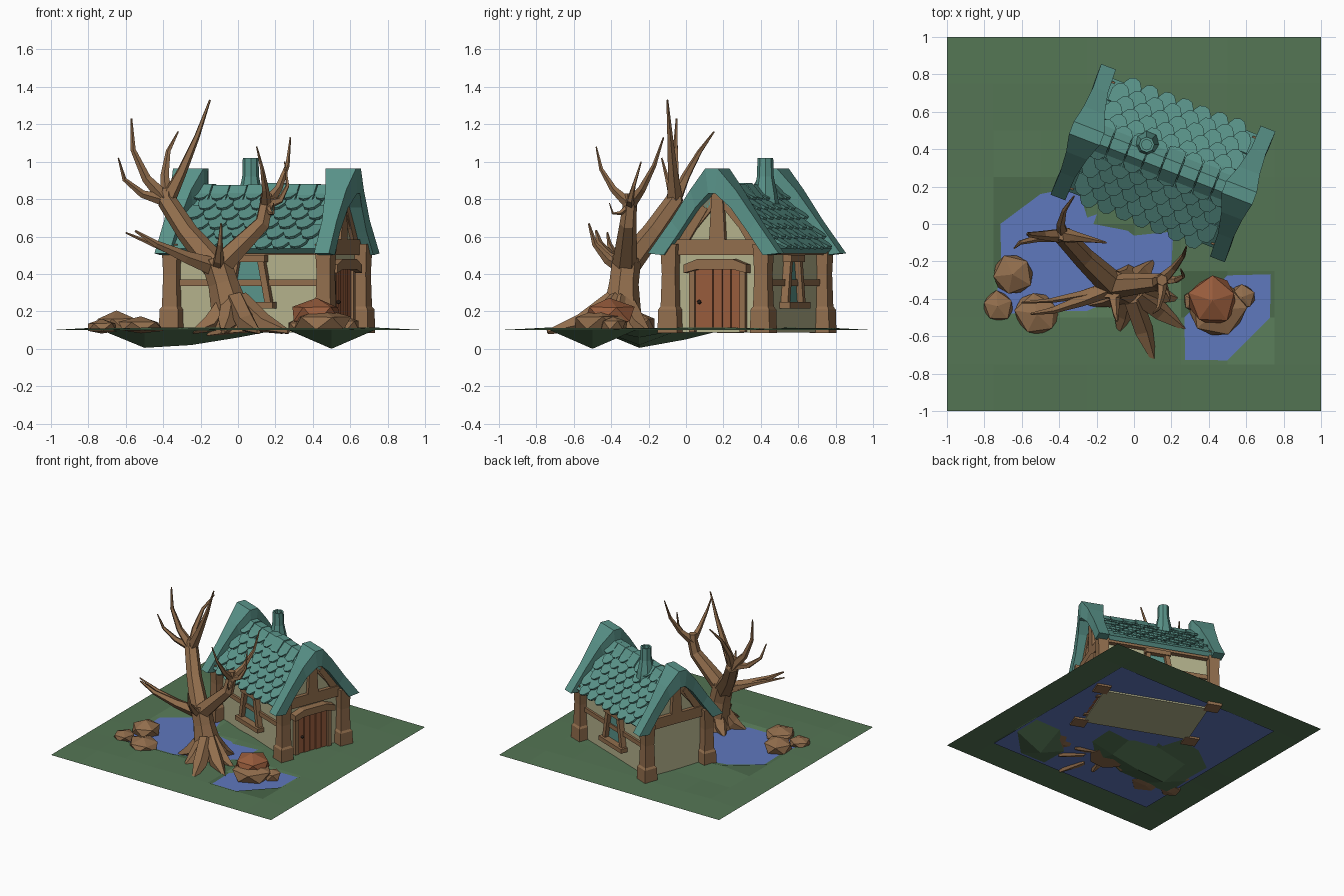
import bpy, bmesh, math, random
from mathutils import Vector, Matrix

if "Cube" in bpy.data.objects:
    bpy.data.objects.remove(bpy.data.objects["Cube"])
random.seed(4)

def mat(name, code):
    m = bpy.data.materials.new(name)
    rgb = [c / 255 for c in bytes.fromhex(code)]
    m.diffuse_color = (*[((c + 0.055) / 1.055) ** 2.4 for c in rgb], 1)
    m.use_nodes = True
    m.node_tree.nodes["Principled BSDF"].inputs["Base Color"].default_value = m.diffuse_color
    return m

GRASS = mat("grass_green", "547554")
WATER = mat("water_blue", "5f78be")
TEAL = mat("roof_teal", "5a948a")
WOOD = mat("wood_brown", "926e4d")
CREAM = mat("plaster_cream", "b4b28c")
RED = mat("reddish_brown", "985c3c")
DARK = mat("dark_metal", "46372d")

# The house is turned about its own centre; local x runs along the ridge
HOUSE = Matrix.Translation((0.155, 0.326, 0)) @ Matrix.Rotation(math.radians(-21.2), 4, 'Z')

def finish(name, bm, material, matrix=None):
    if matrix:
        bm.transform(matrix)
    bmesh.ops.recalc_face_normals(bm, faces=bm.faces)
    me = bpy.data.meshes.new(name)
    bm.to_mesh(me)
    bm.free()
    me.materials.append(material)
    ob = bpy.data.objects.new(name, me)
    bpy.context.collection.objects.link(ob)
    return ob

def loft(bm, rings):
    rows = [[bm.verts.new(p) for p in r] for r in rings]
    n = len(rows[0])
    for a, b in zip(rows, rows[1:]):
        for i in range(n):
            bm.faces.new((a[i], a[(i + 1) % n], b[(i + 1) % n], b[i]))
    bm.faces.new(rows[0])
    bm.faces.new(rows[-1])

def prism(bm, outline, d0, d1, axis):
    """Extrude a (horizontal, z) outline along local x or y."""
    f = (lambda a, z, d: (d, a, z)) if axis == 'x' else (lambda a, z, d: (a, d, z))
    loft(bm, [[f(a, z, d) for a, z in outline] for d in (d0, d1)])

def sym(*half):
    """Complete a right-hand outline by mirroring it, bottom to top."""
    return list(half) + [(-a, z) for a, z in reversed(half)]

def bar(p, q, w):
    """Outline of a straight timber from p to q."""
    p, q = Vector(p), Vector(q)
    t = (q - p).normalized()
    n = Vector((-t.y, t.x)) * w / 2
    return [p + n, q + n, q - n, p - n]

def block(w, z0, z1):
    return sym((w, z0), (w, z1))

def tube(bm, pts, radii, sides=6):
    """Faceted limb through points."""
    P = [Vector(p) for p in pts]
    rings, t0 = [], None
    for i, p in enumerate(P):
        t = (P[min(i + 1, len(P) - 1)] - P[max(i - 1, 0)]).normalized()
        q = t.to_track_quat('Z', 'Y') if t0 is None else t0.rotation_difference(t) @ q
        t0 = t
        rings.append([p + q @ Vector((math.cos(k * math.tau / sides), math.sin(k * math.tau / sides), 0)) * radii[i]
                      for k in range(sides)])
    loft(bm, rings)

# Ground sheet with two sunken pools
pits = {(2, -2): 0, (-2, -1): .005, (-1, -1): .02, (0, -1): .06, (-2, 0): .05, (-2, 1): .128, (-1, 0): .098}
bm = bmesh.new()
V = {}
for i in range(-4, 5):
    for j in range(-4, 5):
        edge = max(abs(i), abs(j)) == 4
        z = 0.1 if edge else pits.get((i, j), random.uniform(0.107, 0.114))
        V[i, j] = bm.verts.new((i / 4, j / 4, z))
for i in range(-4, 4):
    for j in range(-4, 4):
        bm.faces.new((V[i, j], V[i + 1, j], V[i + 1, j + 1], V[i, j + 1]))
finish("ground", bm, GRASS)
bm = bmesh.new()
bmesh.ops.create_grid(bm, x_segments=1, y_segments=1, size=0.75, matrix=Matrix.Translation((0, 0, 0.1)))
finish("water", bm, WATER)

# Walls with gables
bm = bmesh.new()
prism(bm, sym((.245, .088), (.245, .58), (.005, .83)), -.415, .415, 'x')
finish("walls", bm, CREAM, HOUSE)

# Corner posts with wider feet
bm = bmesh.new()
for sx in (-1, 1):
    for sy in (-1, 1):
        loft(bm, [[(sx * .44 + h * a, sy * .265 + h * b, z) for a, b in ((-1, -1), (1, -1), (1, 1), (-1, 1))]
                  for z, h in ((.085, .056), (.21, .053), (.225, .043), (.4, .038), (.56, .045))])
finish("corner_posts", bm, WOOD, HOUSE)

# Timber frame on both gable ends and both long sides
bm = bmesh.new()
for s in (-1, 1):
    a, b, c = s * .40, s * .445, s * .23
    prism(bm, block(.27, .5, .585), a, b, 'x')
    prism(bm, sym((.045, .58), (.03, .84)), a, b, 'x')
    for t in (-1, 1):
        prism(bm, bar((t * .2, .57), (t * .08, .76), .05), a, s * .435, 'x')
        prism(bm, bar((t * .27, .52), (0, .83), .06), a, s * .43, 'x')
    prism(bm, block(.42, .335, .37), c, s * .262, 'y')
    prism(bm, block(.42, .50, .55), c, s * .285, 'y')
finish("timber_frame", bm, WOOD, HOUSE)

# Tapered windows
bm, glass = bmesh.new(), bmesh.new()
for s in (-1, 1):
    c = s * .24
    prism(glass, sym((.105, .24), (.07, .48)), c, s * .252, 'y')
    prism(bm, block(.15, .215, .25), c, s * .305, 'y')
    prism(bm, block(.1, .465, .5), c, s * .295, 'y')
    for t in (-1, 1):
        prism(bm, bar((t * .115, .24), (t * .07, .48), .035), c, s * .285, 'y')
finish("window_frames", bm, WOOD, HOUSE)
finish("window_panes", glass, TEAL, HOUSE)

# Plank door, frame, bent lintel and knob
bm = bmesh.new()
for k in range(5):
    y = -.104 + k * .052
    prism(bm, bar((y, .1), (y, .43), .048), .40, .432 + .004 * (k % 2), 'x')
finish("door", bm, RED, HOUSE)
bm = bmesh.new()
for t in (-1, 1):
    prism(bm, bar((t * .145, .09), (t * .145, .43), .032), .40, .445, 'x')
prism(bm, sym((.1, .425), (.18, .405), (.18, .45), (.1, .48)), .40, .475, 'x')
finish("door_frame", bm, WOOD, HOUSE)
bm = bmesh.new()
bmesh.ops.create_icosphere(bm, subdivisions=1, radius=.013, matrix=Matrix.Translation((.448, -.1, .25)))
finish("door_knob", bm, DARK, HOUSE)

# Roof slab under the tiles
bm = bmesh.new()
prism(bm, sym((.005, .81), (.30, .51), (.325, .535), (.005, .865)), -.43, .43, 'x')
finish("roof_slab", bm, TEAL, HOUSE)

# Overlapping scalloped tiles, mirrored over the ridge
bm = bmesh.new()
down, up = Vector((0, .7, -.714)), Vector((0, .714, .7))
W, L = .1, .125
shape = [(-.49, 0), (.49, 0), (.49, .62), (.28, .92), (0, 1), (-.28, .92), (-.49, .62)]
for row in range(6):
    for k in range(8 - row % 2):
        start = Vector((-.35 + k * W + .05 * (row % 2), 0, .868)) + down * (row * .073)
        lift = random.uniform(.022, .032)
        rings = [[start + Vector((a * W, 0, 0)) + down * (b * L) + up * (b * lift + h) for a, b in shape]
                 for h in (-.008, .008)]
        for s in (-1, 1):
            loft(bm, [[(p.x, s * p.y, p.z) for p in r] for r in rings])
finish("roof_tiles", bm, TEAL, HOUSE)

# Ridge caps
bm = bmesh.new()
for k in range(8):
    u, h = -.40 + k * .1, random.uniform(-.006, .008)
    prism(bm, sym((.005, .83), (.1, .80 + h), (.03, .882 + h)), u + .003, u + .097, 'x')
finish("ridge_caps", bm, TEAL, HOUSE)

# Curved barge boards, wider at the ridge: (v top, z top, v low, z low, inner, outer)
half = [(.375, .51, .285, .50, .415, .50), (.245, .685, .195, .625, .41, .495),
        (.13, .85, .1, .755, .385, .505), (.035, .965, .02, .83, .35, .525)]
prof = half + [(-a, b, -c, d, e, f) for a, b, c, d, e, f in reversed(half)]
bm = bmesh.new()
for s in (-1, 1):
    loft(bm, [[(s * i, vt, zt), (s * o, vt, zt), (s * o, vb, zb), (s * i, vb, zb)] for vt, zt, vb, zb, i, o in prof])
finish("barge_boards", bm, TEAL, HOUSE)

# Eight-sided hollow chimney
bm = bmesh.new()
angles = [(k + .5) * math.tau / 8 for k in range(8)]
loft(bm, [[(r * math.cos(a) - .117, r * math.sin(a) + .06, z) for a in angles]
          for r, z in ((.078, .74), (.066, .82), (.045, .92), (.042, 1.02), (.028, 1.02), (.028, .97))])
finish("chimney", bm, TEAL, HOUSE)

# Bare tree: trunk and two main boughs
bm = bmesh.new()
crown, left, right = Vector((-.11, -.33, .43)), Vector((-.38, -.06, .79)), Vector((.15, -.30, .77))
tube(bm, [(-.03, -.35, .08), (-.04, -.345, .2), (-.08, -.335, .35), (-.12, -.32, .48)], (.14, .105, .082, .08), 7)
tube(bm, [crown, (-.27, -.18, .62), left, left + Vector((0, 0, .07))], (.075, .058, .052, .03))
tube(bm, [crown, (.13, -.31, .67), right, right + Vector((0, 0, .06))], (.07, .045, .038, .03))

# Twigs bend from a fork past a control point to a tip
def twig(fork, ctrl, tip, r):
    c, e = Vector(ctrl), Vector(tip)
    ts = (0, .3, .65, 1)
    tube(bm, [fork * (1 - t) ** 2 + c * 2 * t * (1 - t) + e * t * t for t in ts], [r * (1 - .88 * t ** .7) for t in ts], 5)

twig(left, (-.24, -.08, 1.05), (-.15, -.10, 1.33), .045)
twig(left, (-.60, -.06, .98), (-.57, -.05, 1.23), .042)
twig(left, (-.64, -.08, .83), (-.64, -.13, 1.02), .035)
twig(left, (-.42, .04, 1.03), (-.32, .15, 1.16), .038)
twig(right, (.28, -.18, .9), (.28, -.12, 1.13), .035)
twig(right, (.15, -.47, .9), (.10, -.48, 1.08), .032)
twig(right, (.31, -.31, .78), (.25, -.24, 1.0), .03)
twig(right, (.20, -.40, .66), (.19, -.41, .78), .02)
twig(crown, (-.42, -.48, .53), (-.55, -.48, .63), .055)
twig(crown, (-.40, -.42, .53), (-.60, -.42, .62), .04)
twig(crown, (-.10, -.50, .49), (-.09, -.52, .67), .045)
finish("tree", bm, WOOD)

# Spreading roots
bm = bmesh.new()
base = Vector((-.03, -.35, 0))
for x, y in ((.11, -.74), (.27, -.56), (.24, -.40), (-.24, -.43), (-.18, -.24), (.1, -.2), (-.08, -.58)):
    d = Vector((x, y, 0)) - base
    tube(bm, [base + d * f + Vector((0, 0, z)) for f, z in ((.12, .26), (.55, .135), (1, .09))], (.055, .055, .012), 5)
finish("roots", bm, WOOD)

# Faceted boulders in two groups
def rock(name, x, y, z, r, rz, material=WOOD):
    bm = bmesh.new()
    bmesh.ops.create_icosphere(bm, subdivisions=1, radius=1)
    for v in bm.verts:
        v.co *= random.uniform(.93, 1.1)
        v.co.z = max(v.co.z, -.75)
    spin = Matrix.Rotation(random.uniform(0, 6), 4, 'Z')
    finish(name, bm, material, Matrix.Translation((x, y, z)) @ spin @ Matrix.Diagonal((r, r, rz, 1)))

rock("left_rock_back", -.65, -.27, .13, .122, .068)
rock("left_rock_front", -.52, -.48, .12, .125, .05)
rock("left_rock_side", -.73, -.44, .115, .088, .045)
rock("right_rock_large", .45, -.46, .135, .16, .075)
rock("right_rock_side", .58, -.39, .125, .07, .05)
rock("right_rock_small", .32, -.41, .12, .06, .04)
rock("red_rock", .42, -.41, .185, .14, .082, RED)
